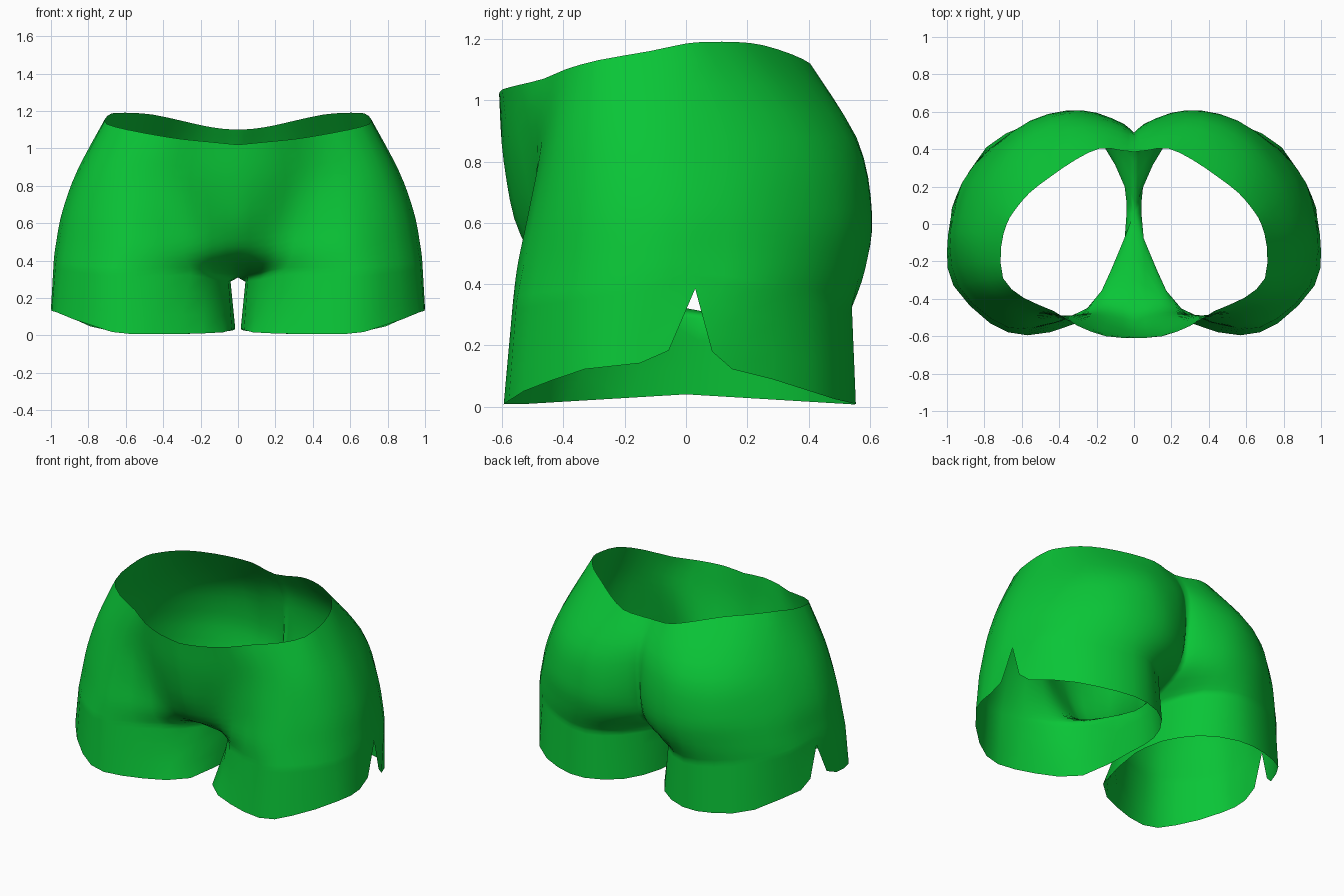
import bpy, bmesh
from mathutils import Vector

# Cross-sections of the right half, running back centre -> outer hip -> front centre
waist = [(0, .385, 1.10), (.08, .395, 1.105), (.18, .405, 1.12), (.31, .345, 1.15), (.45, .25, 1.18),
         (.56, .165, 1.19), (.64, .07, 1.19), (.68, 0, 1.185), (.71, -.12, 1.16), (.70, -.29, 1.13),
         (.59, -.395, 1.10), (.43, -.465, 1.07), (.30, -.545, 1.05), (.15, -.60, 1.035), (0, -.61, 1.02)]
hip = [(0, .48, .90), (.07, .515, .90), (.20, .55, .88), (.36, .55, .88), (.53, .48, .88),
       (.67, .365, .88), (.78, .20, .88), (.84, .03, .88), (.86, -.12, .88), (.815, -.30, .88),
       (.69, -.42, .88), (.52, -.47, .87), (.34, -.50, .85), (.17, -.57, .82), (0, -.595, .80)]
seat = [(0, .475, .62), (.05, .53, .62), (.20, .595, .62), (.36, .605, .63), (.55, .55, .64),
        (.72, .42, .65), (.86, .23, .66), (.925, .04, .66), (.94, -.12, .66), (.885, -.315, .66),
        (.74, -.45, .65), (.55, -.515, .63), (.31, -.485, .60), (.14, -.51, .57), (0, -.54, .56)]
fold = [(0, .40, .43), (.06, .46, .43), (.20, .555, .44), (.38, .585, .45), (.57, .535, .46),
        (.76, .41, .47), (.90, .23, .48), (.955, .03, .50), (.975, -.12, .48), (.92, -.325, .48),
        (.755, -.48, .47), (.56, -.55, .46), (.29, -.485, .44), (.14, -.42, .41), (0, -.40, .41)]
crotch = [(0, .06, .31), (.05, .20, .31), (.17, .43, .32), (.36, .54, .32), (.57, .515, .34),
          (.77, .405, .37), (.92, .22, .40), (.965, .03, .43), (.985, -.12, .40), (.94, -.33, .37),
          (.765, -.505, .35), (.565, -.565, .34), (.25, -.45, .35), (.12, -.24, .32), (0, .06, .31)]
hem = [(.015, .0), (.03, .22), (.15, .44), (.36, .55), (.57, .53), (.79, .41), (.95, .15), (.98, .03),
       (1.0, -.15), (.965, -.33), (.77, -.53), (.57, -.595), (.32, -.535), (.08, -.385), (.015, .0)]
# Height of the outer hem along y, with the side notch
hem_line = [(-.6, .005), (-.53, .05), (-.35, .12), (-.12, .145), (-.07, .16), (-.04, .21), (.03, .385),
            (.05, .31), (.08, .19), (.10, .15), (.14, .125), (.28, .09), (.5, .02), (.6, .005)]


def spline(points, steps):
    """Catmull-Rom curve through the points."""
    p = [Vector(q) for q in points]
    out = []
    for i in range(len(p) - 1):
        a, b, c, d = p[max(i - 1, 0)], p[i], p[i + 1], p[min(i + 2, len(p) - 1)]
        for s in range(steps):
            t = s / steps
            out.append(.5 * (2 * b + (c - a) * t + (2 * a - 5 * b + 4 * c - d) * t ** 2
                             + (3 * b - a - 3 * c + d) * t ** 3))
    return out + [p[-1]]


def outer_height(y):
    for (y0, z0), (y1, z1) in zip(hem_line, hem_line[1:]):
        if y0 <= y <= y1:
            return z0 + (z1 - z0) * (y - y0) / (y1 - y0)
    return .005


def hem_height(x, y):
    inner = .04 - .06 * abs(y)
    k = min(max((x - .4) / .2, 0), 1)
    return inner * (1 - k) + outer_height(y) * k


# Torso rows from waist to crotch
sections = [spline(s, 2) for s in (waist, hip, seat, fold, crotch)]
columns = [spline(c, 4) for c in zip(*sections)]
# Leg rows from crotch to hem
hem_row = [Vector((x, y, hem_height(x, y)))
           for x, y, _ in spline([(x, y, 0) for x, y in hem], 2)]
for col, end in zip(columns, hem_row):
    top = col[-1].copy()
    for t in (.08, .35, .7, 1):
        v = top.lerp(end, t)
        v.x = max(v.x, .042 - .027 * t)
        col.append(v)

# Skin both halves into one open cloth surface
bm = bmesh.new()
for side in (1, -1):
    grid = [[bm.verts.new((v.x * side, v.y, v.z)) for v in col] for col in columns]
    for a, b in zip(grid, grid[1:]):
        for j in range(len(a) - 1):
            quad = (a[j], a[j + 1], b[j + 1], b[j])
            bm.faces.new(quad if side > 0 else quad[::-1])
bmesh.ops.remove_doubles(bm, verts=bm.verts, dist=.0005)
bmesh.ops.recalc_face_normals(bm, faces=bm.faces)
for f in bm.faces:
    f.smooth = True
mesh = bpy.data.meshes.new("shorts")
bm.to_mesh(mesh)
bm.free()

green = bpy.data.materials.new("green cloth")
green.diffuse_color = (.003, .56, .038, 1)
mesh.materials.append(green)
shorts = bpy.data.objects.new("shorts", mesh)
bpy.context.collection.objects.link(shorts)
